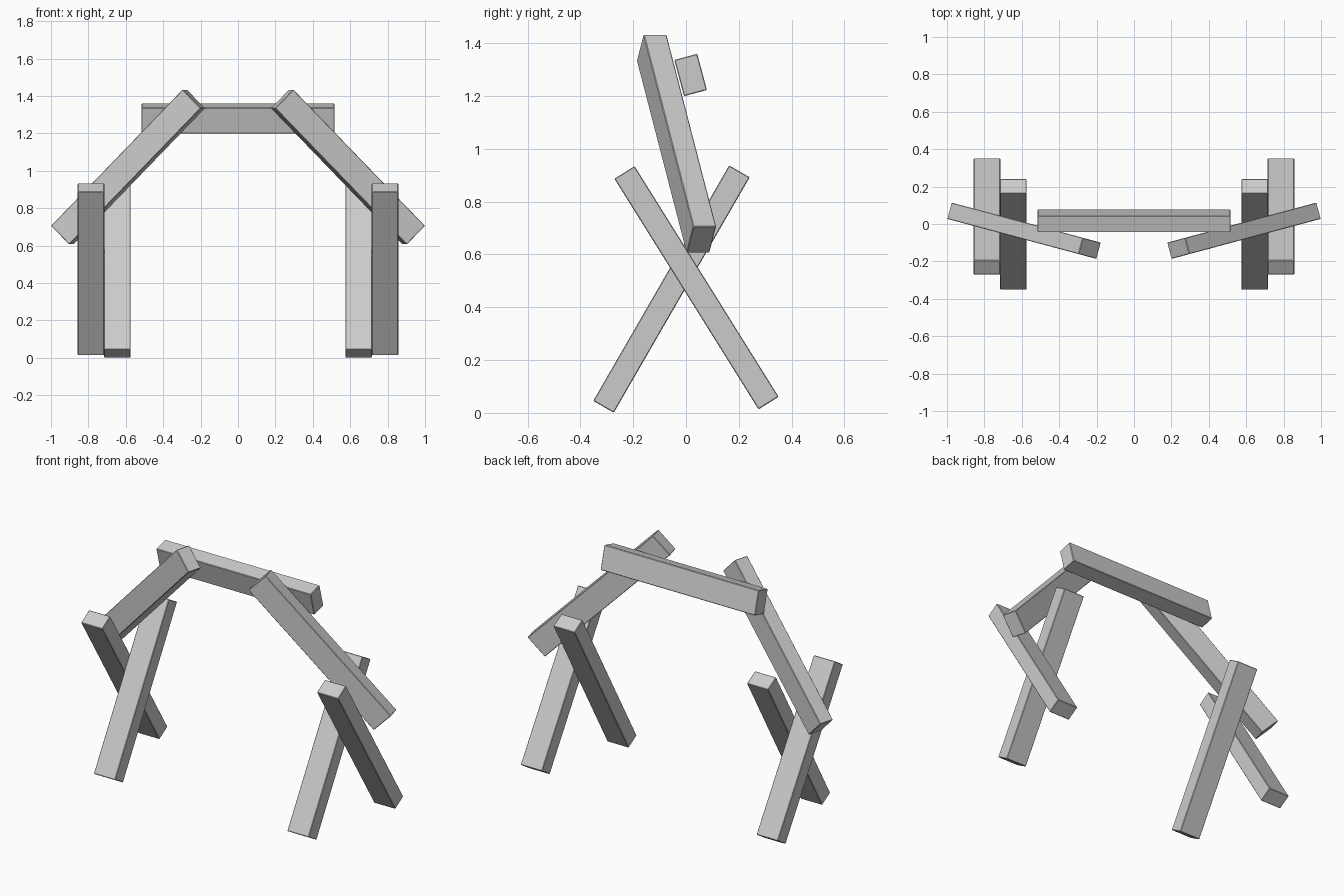
import bpy, bmesh
from math import radians
from mathutils import Matrix, Euler

if "Cube" in bpy.data.objects:
    bpy.data.objects.remove(bpy.data.objects["Cube"])

LENGTH, WIDTH, THICK = 1.03, 0.142, 0.09


def plank(name, size, loc, rot):
    """Lightly bevelled box plank, rotation in degrees."""
    bm = bmesh.new()
    bmesh.ops.create_cube(bm, size=1, matrix=Matrix.Diagonal((*size, 1)))
    bmesh.ops.bevel(bm, geom=bm.edges[:], offset=0.003, segments=1,
                    affect='EDGES')
    mesh = bpy.data.meshes.new(name)
    bm.to_mesh(mesh)
    bm.free()
    obj = bpy.data.objects.new(name, mesh)
    obj.location = loc
    obj.rotation_euler = Euler([radians(a) for a in rot])
    bpy.context.collection.objects.link(obj)
    return obj


upright = (WIDTH, THICK, LENGTH)
lying = (LENGTH, THICK, WIDTH)

# top crossbar, tilted forward
plank("top_crossbar", lying, (0, 0.0175, 1.28), (15, 0, 0))

for side, s in (("right", 1), ("left", -1)):
    # crossed pair of legs
    plank(f"inner_leg_{side}", upright, (s * 0.645, -0.055, 0.469), (-30, 0, 0))
    plank(f"outer_leg_{side}", upright, (s * 0.786, 0.04, 0.474), (32, 0, 0))
    # diagonal brace from the leg crossing up to the crossbar
    plank(f"diagonal_brace_{side}", lying, (s * 0.588, -0.036, 1.02),
          (0, s * 45, s * 15))
